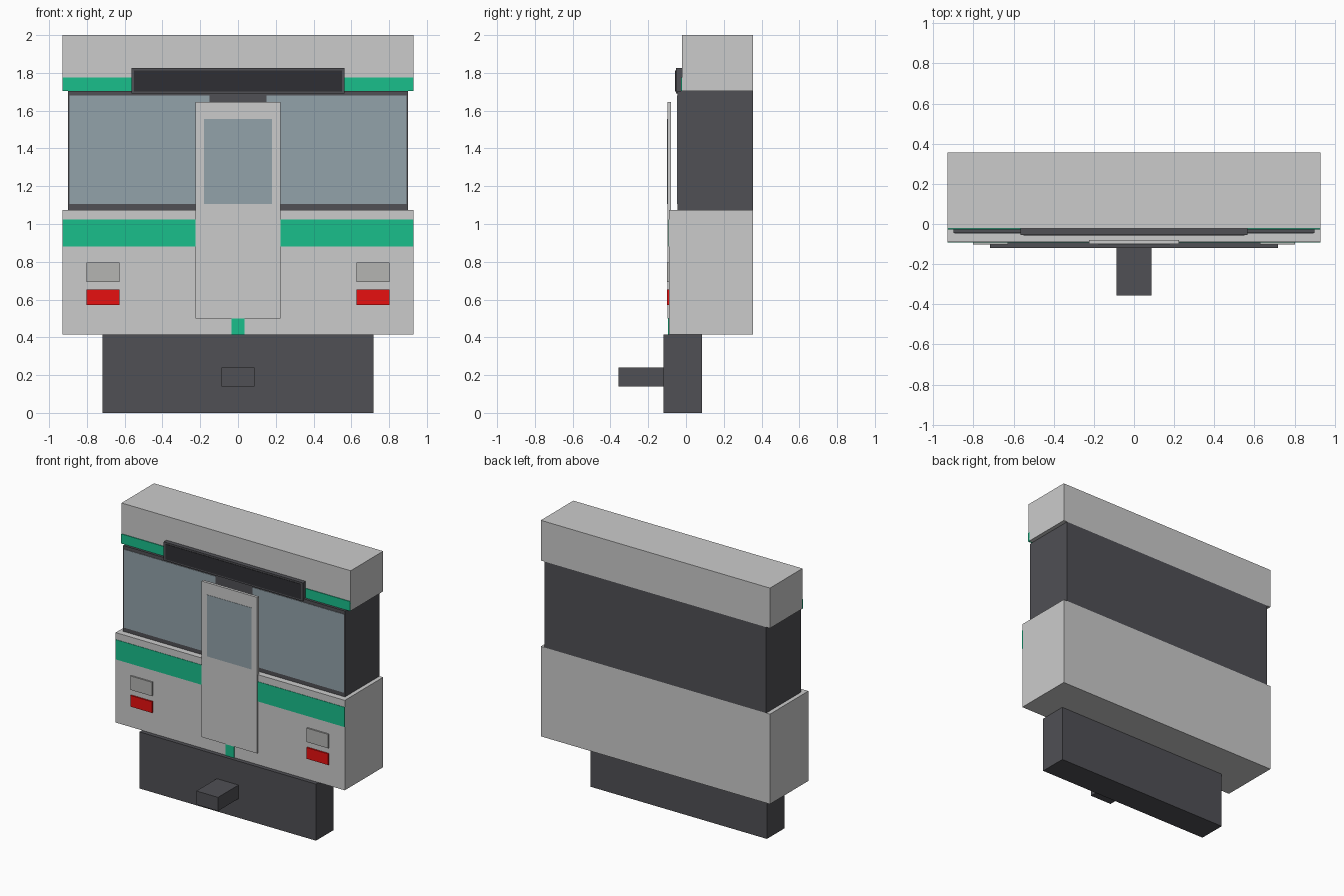
import bpy, bmesh

if "Cube" in bpy.data.objects:
    bpy.data.objects.remove(bpy.data.objects["Cube"])


def material(name, rgb):
    m = bpy.data.materials.new(name)
    m.diffuse_color = (*rgb, 1)
    m.use_nodes = True
    m.node_tree.nodes["Principled BSDF"].inputs["Base Color"].default_value = m.diffuse_color
    return m


green = material("green_paint", (0.01, 0.52, 0.26))
dark = material("dark_grey", (0.08, 0.08, 0.09))
black = material("near_black", (0.028, 0.028, 0.033))
glass = material("glass_blue", (0.29, 0.36, 0.40))
red = material("red_lens", (0.8, 0.005, 0.005))
lens = material("pale_lens", (0.46, 0.46, 0.45))


def box(name, x, y, z, mat=None):
    """Box from (min, max) ranges on each axis."""
    bm = bmesh.new()
    bmesh.ops.create_cube(bm, size=1)
    for v in bm.verts:
        v.co = [r[0] if c < 0 else r[1] for c, r in zip(v.co, (x, y, z))]
    me = bpy.data.meshes.new(name)
    bm.to_mesh(me)
    bm.free()
    ob = bpy.data.objects.new(name, me)
    bpy.context.collection.objects.link(ob)
    if mat:
        me.materials.append(mat)
    return ob


def centred(name, half, y, z, mat=None):
    return box(name, (-half, half), y, z, mat)


def pair(name, x, y, z, mat=None):
    """Box mirrored to both sides of the cab."""
    ob = box(name, x, y, z, mat)
    ob.modifiers.new("mirror", "MIRROR")
    return ob


# Main body: lower panel, recessed window band, roof
centred("lower_body", 0.93, (-0.09, 0.355), (0.415, 1.075))
centred("window_band", 0.90, (-0.045, 0.355), (1.075, 1.705), dark)
centred("roof", 0.93, (-0.022, 0.355), (1.705, 2.0))

# Windscreens and painted stripes
pair("windscreen", (0.15, 0.893), (-0.048, -0.04), (1.105, 1.68), glass)
centred("roof_stripe", 0.93, (-0.027, -0.015), (1.705, 1.775), green)
pair("body_stripe", (0.225, 0.93), (-0.093, -0.085), (0.88, 1.025), green)
centred("lower_mark", 0.035, (-0.095, -0.085), (0.415, 0.51), green)

# Destination sign
centred("sign_frame", 0.565, (-0.054, -0.02), (1.69, 1.825), dark)
centred("sign_panel", 0.55, (-0.057, -0.05), (1.702, 1.813), black)

# Front door with its window
centred("front_door", 0.225, (-0.099, -0.079), (0.50, 1.645))
centred("door_window", 0.18, (-0.101, -0.095), (1.105, 1.557), glass)

# Lamps
pair("headlamp", (0.628, 0.803), (-0.101, -0.085), (0.693, 0.795), lens)
pair("tail_lamp", (0.628, 0.803), (-0.101, -0.085), (0.57, 0.652), red)

# Undercarriage and coupler
centred("undercarriage", 0.717, (-0.12, 0.086), (0.0, 0.415), dark)
centred("coupler", 0.088, (-0.357, -0.11), (0.14, 0.24), dark)
